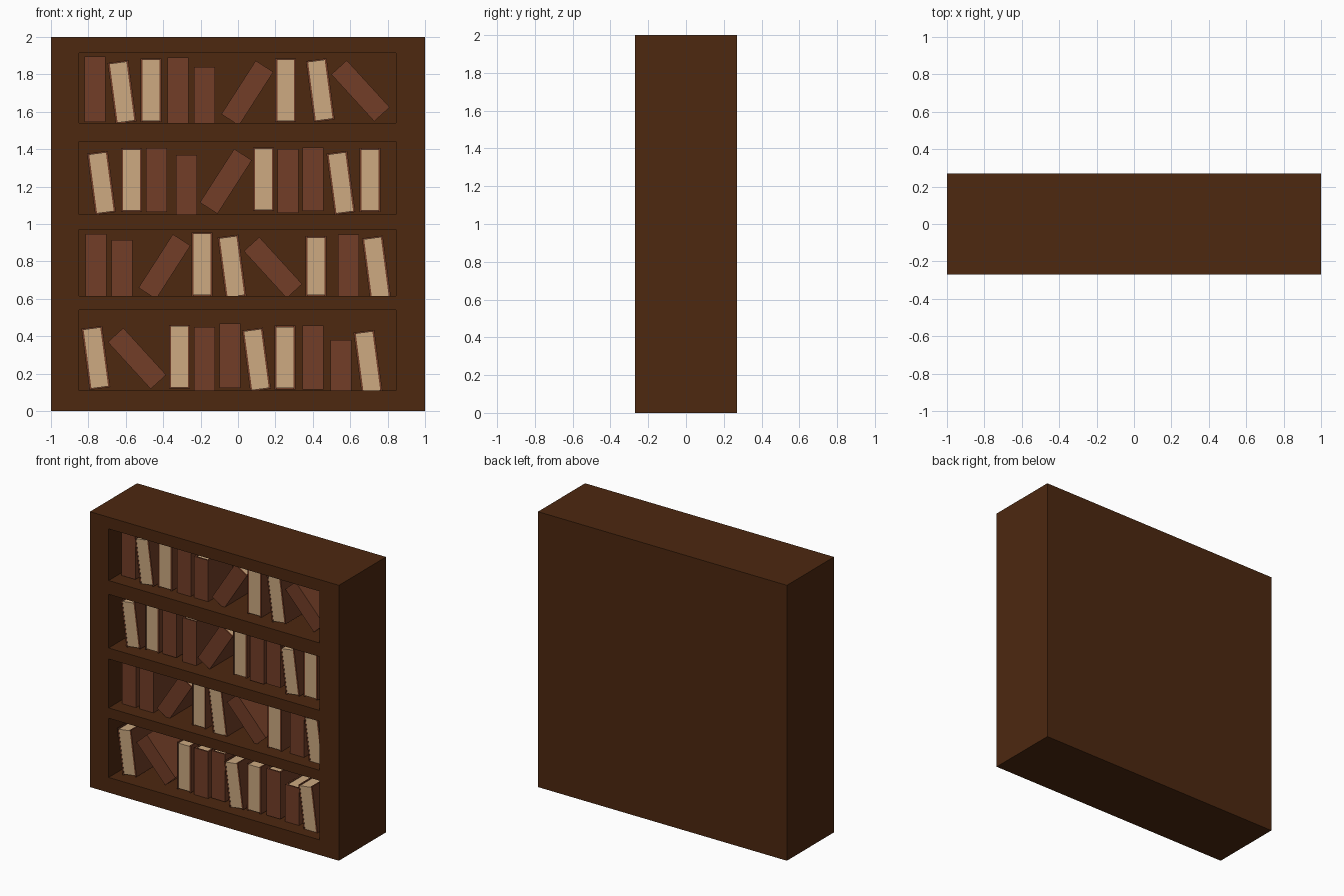
import bpy, bmesh
from math import radians
from mathutils import Matrix, Vector

if "Cube" in bpy.data.objects:
    bpy.data.objects.remove(bpy.data.objects["Cube"])


def material(name, rgb):
    m = bpy.data.materials.new(name)
    m.diffuse_color = (*rgb, 1)
    m.use_nodes = True
    m.node_tree.nodes["Principled BSDF"].inputs["Base Color"].default_value = m.diffuse_color
    return m


WOOD = material("dark_wood", (0.074, 0.021, 0.005))
COVER = material("leather", (0.171, 0.048, 0.020))
PAPER = material("paper", (0.61, 0.40, 0.22))


def add_box(bm, x, y, z, mat=0):
    """Add a box spanning the (min, max) pairs x, y, z."""
    size = Vector((x[1] - x[0], y[1] - y[0], z[1] - z[0]))
    mid = Vector((sum(x), sum(y), sum(z))) / 2
    geo = bmesh.ops.create_cube(bm, size=1, matrix=Matrix.Translation(mid) @ Matrix.Diagonal((*size, 1)))
    for f in {f for v in geo["verts"] for f in v.link_faces}:
        f.material_index = mat


def finish(bm, name, mats):
    me = bpy.data.meshes.new(name)
    bm.to_mesh(me)
    bm.free()
    for m in mats:
        me.materials.append(m)
    ob = bpy.data.objects.new(name, me)
    bpy.context.collection.objects.link(ob)
    return ob


# Case: one block with four pockets cut from the front
bm = bmesh.new()
add_box(bm, (-1, 1), (-0.27, 0.27), (0, 2))
case = finish(bm, "case", [WOOD])
bm = bmesh.new()
for z in ((0.11, 0.54), (0.615, 0.97), (1.05, 1.44), (1.54, 1.915)):
    add_box(bm, (-0.85, 0.845), (-0.4, 0.2), z)
cutter = finish(bm, "pocket_cutter", [WOOD])
cutter.hide_render = True
mod = case.modifiers.new("pockets", "BOOLEAN")
mod.object, mod.operation, mod.solver = cutter, "DIFFERENCE", "EXACT"
bpy.context.view_layer.objects.active = case
bpy.ops.object.modifier_apply(modifier="pockets")
bpy.data.objects.remove(cutter)


def book(name, x, z, height, tilt, pages_out, front):
    """Two covers, a spine and a page block; pages_out turns the spine to the back."""
    w, d, h, t = 0.056, 0.14, height / 2, 0.011
    bm = bmesh.new()
    for s in (-1, 1):
        add_box(bm, sorted((s * w, s * (w - t))), (-d, d), (-h, h))
    add_box(bm, (-w + t, w - t), (-d, -d + t), (-h, h))
    add_box(bm, (-w + t, w - t), (-d + t, d - 0.002), (-h + 0.006, h - 0.006), 1)
    if pages_out:
        bmesh.ops.rotate(bm, verts=bm.verts, matrix=Matrix.Rotation(radians(180), 3, "Z"))
    ob = finish(bm, name, [COVER, PAPER])
    ob.location = (x, front + d, z)
    ob.rotation_euler.y = radians(tilt)


# Kinds of pose: tilt, pages facing out, front depth
KINDS = {
    "S": (0, False, -0.165),    # spine out, upright
    "P": (0, True, -0.175),     # pages out, upright
    "T": (-7.6, True, -0.19),   # pages out, slight tilt
    "R": (32.7, False, -0.17),  # leaning right
    "L": (-42.4, False, -0.17), # leaning left
}

# Shelves from top to bottom: (kind, x, z centre, height)
SHELVES = [
    [("S", -.765, 1.72, .35), ("T", -.62, 1.705, .33), ("P", -.465, 1.715, .34), ("S", -.32, 1.715, .35),
     ("S", -.18, 1.69, .30), ("R", .05, 1.70, .34), ("P", .255, 1.715, .34), ("T", .44, 1.715, .33),
     ("L", .655, 1.712, .34)],
    [("T", -.73, 1.22, .33), ("P", -.57, 1.235, .34), ("S", -.435, 1.235, .34), ("S", -.275, 1.21, .32),
     ("R", -.065, 1.228, .34), ("P", .137, 1.24, .34), ("S", .267, 1.23, .34), ("S", .40, 1.24, .34),
     ("T", .55, 1.22, .33), ("P", .706, 1.235, .34)],
    [("S", -.76, .78, .335), ("S", -.62, .765, .30), ("R", -.393, .772, .34), ("P", -.193, .785, .34),
     ("T", -.032, .772, .33), ("L", .187, .767, .34), ("P", .417, .775, .32), ("S", .59, .78, .33),
     ("T", .74, .767, .33)],
    [("T", -.76, .284, .33), ("L", -.54, .281, .34), ("P", -.313, .29, .34), ("S", -.18, .28, .34),
     ("S", -.043, .295, .345), ("T", .099, .275, .33), ("P", .251, .286, .34), ("S", .40, .286, .34),
     ("S", .55, .243, .275), ("T", .695, .263, .33)],
]
for r, shelf in enumerate(SHELVES, 1):
    for i, (kind, x, z, h) in enumerate(shelf, 1):
        book(f"book_{r}_{i}", x, z, h, *KINDS[kind])
